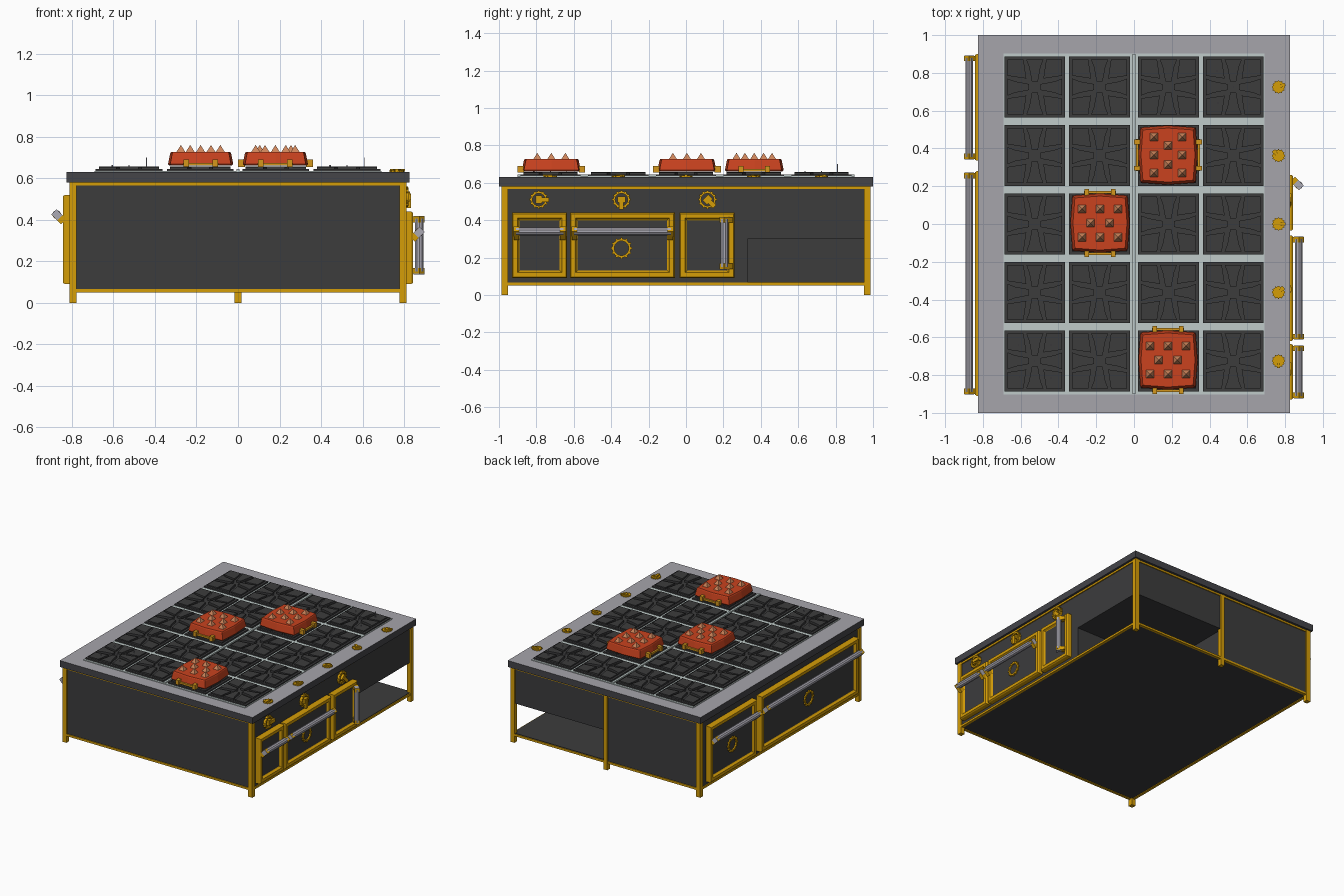
import bpy, bmesh, math
from mathutils import Matrix, Vector

if "Cube" in bpy.data.objects:
    bpy.data.objects.remove(bpy.data.objects["Cube"])


def mat(name, rgb):
    m = bpy.data.materials.new(name)
    m.diffuse_color = (*[(c / 255) ** 2.2 for c in rgb], 1)
    m.use_nodes = True
    m.node_tree.nodes["Principled BSDF"].inputs["Base Color"].default_value = m.diffuse_color
    return m


GOLD = mat("gold", (212, 156, 16))
DARK = mat("charcoal", (62, 62, 63))
EDGE = mat("slab edge grey", (70, 70, 74))
GREY = mat("worktop grey", (165, 163, 170))
PALE = mat("pale steel", (190, 202, 200))
STEEL = mat("handle steel", (170, 168, 178))
RED = mat("red enamel", (200, 68, 36))
COPPER = mat("copper", (202, 130, 90))
BRASS = mat("pan handle brass", (212, 150, 34))


def finish(name, bm, *mats):
    bmesh.ops.recalc_face_normals(bm, faces=bm.faces)
    me = bpy.data.meshes.new(name)
    bm.to_mesh(me)
    bm.free()
    for m in mats:
        me.materials.append(m)
    ob = bpy.data.objects.new(name, me)
    bpy.context.collection.objects.link(ob)
    return ob


def add_box(bm, c, size, rot=None):
    M = Matrix.Translation(c) @ (rot or Matrix()) @ Matrix.Diagonal((*size, 1))
    bmesh.ops.create_cube(bm, size=1, matrix=M)


def box(name, lo, hi, m):
    bm = bmesh.new()
    lo, hi = Vector(lo), Vector(hi)
    add_box(bm, (lo + hi) / 2, hi - lo)
    return finish(name, bm, m)


def loft(bm, rings, cap_start=True, cap_end=True):
    vs = [[bm.verts.new(p) for p in r] for r in rings]
    n = len(vs[0])
    for a, b in zip(vs, vs[1:]):
        for i in range(n):
            bm.faces.new((a[i], a[(i + 1) % n], b[(i + 1) % n], b[i]))
    if cap_start:
        bm.faces.new(vs[0])
    return bm.faces.new(vs[-1]) if cap_end else None


# Cabinet with an open corner niche at the right rear
X, Y = 0.80, 0.975
box("cabinet_front", (-X, -Y, 0.055), (X, 0.33, 0.58), DARK)
box("cabinet_rear", (-X, 0.33, 0.055), (0, Y, 0.58), DARK)
box("niche_upper_panel", (0, 0.33, 0.30), (X, Y, 0.58), DARK)
box("niche_floor", (0, 0.33, 0.055), (X, Y, 0.07), DARK)

# Legs and edge rails
for sx in (-1, 1):
    for sy in (-1, 1):
        cx, cy = sx * 0.795, sy * 0.969
        box("corner_leg", (cx - .017, cy - .017, 0), (cx + .017, cy + .017, 0.58), GOLD)
box("rear_middle_leg", (-.016, .952, 0), (.016, .986, 0.58), GOLD)
for z0, z1 in ((0.05, 0.066), (0.566, 0.58)):
    for s in (-1, 1):
        box("end_rail", (-X, s * .972 - .010, z0), (X, s * .972 + .010, z1), GOLD)
        box("side_rail", (s * .798 - .010, -Y, z0), (s * .798 + .010, Y, z1), GOLD)

# Worktop slab: light upper face, dark edges
top = box("worktop", (-.825, -1, 0.58), (.825, 1, 0.63), EDGE)
top.data.materials.append(GREY)
for p in top.data.polygons:
    p.material_index = int(p.normal.z > 0.9)
box("burner_tray", (-.692, -.902, 0.628), (.692, .902, 0.635), PALE)
box("tray_divider", (-.008, -.9, 0.63), (.008, .9, 0.644), PALE)

# Burner grates: base, low border, tapered arms and corner plates
COLS, ROWS = (-.525, -.182, .182, .525), (-.725, -.362, 0, .362, .725)


def grate(cx, cy):
    bm = bmesh.new()
    h, w = .161, .016
    add_box(bm, (cx, cy, .636), (2 * h, 2 * h, .010))
    for k in range(4):
        R = Matrix.Translation((cx, cy, 0)) @ Matrix.Rotation(k * math.pi / 2, 4, 'Z')
        border = [(-h, -h), (h, -h), (h - w, w - h), (w - h, w - h)]
        arm = [(-.045, w - h), (.045, w - h), (.03, -.105), (.016, -.03), (-.016, -.03), (-.03, -.105)]
        corner = [(w - h, w - h), (-.06, w - h), (-.045, -.045), (w - h, -.06)]
        for pts, z in ((border, .645), (arm, .657), (corner, .654)):
            loft(bm, [[R @ Vector((x, y, zz)) for x, y in pts] for zz in (.638, z)])
    finish("grate", bm, DARK)


for gx in COLS:
    for gy in ROWS:
        grate(gx, gy)

# Igniter pins on two burners
for gx, gy in ((COLS[0], ROWS[0]), (COLS[3], ROWS[4])):
    for dx, dy, t in ((.085, .085, .70), (-.085, .085, .664), (0, 0, .664), (-.08, -.085, .664), (.085, -.09, .664)):
        box("igniter_pin", (gx + dx - .002, gy + dy - .002, .64), (gx + dx + .002, gy + dy + .002, t), STEEL)


# Toothed ring, optionally with a lever and a filled base; M maps local z to the outward direction
def ring(name, M, r, lever=None, depth=.014, filled=False):
    bm = bmesh.new()
    prof = ((r * .70, 0), (r * .92, 0), (r * .92, depth), (r * .70, depth))
    n = 24
    rings = [[M @ Vector((a * math.cos(t), a * math.sin(t), z)) for a, z in prof]
             for t in (2 * math.pi * i / n for i in range(n))]
    loft(bm, rings + rings[:1], False, False)
    bmesh.ops.remove_doubles(bm, verts=bm.verts, dist=1e-5)
    if filled:
        bmesh.ops.create_cone(bm, cap_ends=True, segments=12, radius1=r * .75, radius2=r * .75, depth=depth,
                              matrix=M @ Matrix.Translation((0, 0, depth * .3)))
    for k in range(12):
        t = k * math.pi / 6
        add_box(bm, M @ Vector((r * .93 * math.cos(t), r * .93 * math.sin(t), depth / 2)),
                (r * .2, r * .2, depth * .9), M.to_3x3().to_4x4() @ Matrix.Rotation(t, 4, 'Z'))
    if lever is not None:
        L = M @ Matrix.Rotation(lever, 4, 'Z')
        R = L.to_3x3().to_4x4()
        add_box(bm, L @ Vector((r * .45, 0, depth)), (r * 1.35, r * .5, depth * 1.4), R)
        add_box(bm, L @ Vector((0, 0, depth * .7)), (r * .7, r * .9, depth * 1.4), R)
    finish(name, bm, GOLD)


def outward(s, y, z, x=.80):
    # local x runs along +y, local z points out of the side
    return Matrix(((0, 0, s, s * x), (1, 0, 0, y), (0, s, 0, z), (0, 0, 0, 1)))


for y, a in ((-.787, 0), (-.345, -math.pi / 2), (.115, -math.pi / 4)):
    ring("side_knob", outward(1, y, .51), .048, a, .02)
for y, a in zip(ROWS, (-1.57, .8, 0, 2.4, .4)):
    ring("top_knob", Matrix.Translation((.765, y, .63)), .034, a, .009, True)


# Oven doors: stepped gold frame around a dark panel
def door(s, y0, y1, z0, z1):
    bm = bmesh.new()
    steps = ((0, 0), (0, .032), (.006, .042), (.029, .042), (.037, .028), (.041, .026))
    rings = [[(s * (.80 + d), y, z) for y, z in ((y0 + i, z0 + i), (y1 - i, z0 + i), (y1 - i, z1 - i), (y0 + i, z1 - i))]
             for i, d in steps]
    panel = loft(bm, rings)
    panel.material_index = 1
    finish("oven_door", bm, GOLD, DARK)


# Round bar held by tilted brackets with steel end plates; a..b is the span, c the position across
def handle(s, a, b, c, vertical=False):
    def place(t, out, off=0):
        return Vector((s * out, c + off, t) if vertical else (s * out, t, c + off))

    axis = 'Z' if vertical else 'Y'
    tilt = Matrix.Rotation(-s * math.radians(45), 4, axis)
    bm = bmesh.new()
    turn = Matrix() if vertical else Matrix.Rotation(math.pi / 2, 4, 'X')
    bmesh.ops.create_cone(bm, cap_ends=True, segments=10, radius1=.021, radius2=.021, depth=b - a - .02,
                          matrix=Matrix.Translation(place((a + b) / 2, .873)) @ turn)
    finish("handle_bar", bm, STEEL)
    off = .010 if vertical else -.010
    for t, e in ((a + .014, -1), (b - .014, 1)):
        for name, p, w, d, ln, m in (("handle_bracket", place(t, .863, off), .066, .036, .028, GOLD),
                                     ("bracket_end_plate", place(t + e * .015, .872, off * .1), .040, .034, .003, STEEL)):
            bm = bmesh.new()
            add_box(bm, p, (w, d, ln) if vertical else (w, ln, d), tilt)
            finish(name, bm, m)


for y0, y1 in ((-.93, -.635), (-.62, -.06)):
    door(1, y0, y1, .09, .44)
    handle(1, y0 + .01, y1 - .01, .34)
door(1, -.035, .26, .09, .44)
handle(1, .14, .415, .205, True)
ring("door_ring", outward(1, -.345, .25, .822), .055)
for y0, y1 in ((.335, .90), (-.91, .28)):
    door(-1, y0, y1, .09, .52)
    handle(-1, y0 + .01, y1 - .01, .425)
    ring("door_ring", outward(-1, (y0 + y1) / 2, .28, .822), .058)


# Red spiked pans with brass carrying handles
def pan(cx, cy, turn):
    M = Matrix.Translation((cx, cy, 0)) @ Matrix.Rotation(turn, 4, 'Z')
    bm = bmesh.new()
    outline = ((-.93, -.93), (0, -1), (.93, -.93), (1, 0), (.93, .93), (0, 1), (-.93, .93), (-1, 0))
    loft(bm, [[M @ Vector((x * r, y * r, z)) for x, y in outline]
              for r, z in ((.150, .660), (.157, .668), (.147, .718), (.143, .726))])
    finish("pan", bm, RED)
    bm = bmesh.new()
    for x, y in ((-.095, .075), (0, .075), (.095, .075), (-.05, 0), (.05, 0), (-.095, -.075), (0, -.075), (.095, -.075)):
        bmesh.ops.create_cone(bm, cap_ends=True, segments=4, radius1=.032, radius2=0, depth=.036,
                              matrix=M @ Matrix.Translation((x, y, .742)) @ Matrix.Rotation(math.pi / 4, 4, 'Z'))
    finish("pan_spikes", bm, COPPER)
    bm = bmesh.new()
    R = Matrix.Rotation(turn, 4, 'Z')
    for s in (-1, 1):
        add_box(bm, M @ Vector((0, s * .163, .667)), (.17, .014, .014), R)
        for dx in (-.07, .07):
            add_box(bm, M @ Vector((dx, s * .164, .672)), (.026, .034, .036), R)
    finish("pan_handles", bm, BRASS)


pan(-.18, .005, 0)
pan(.18, -.72, 0)
pan(.18, .365, math.pi / 2)
